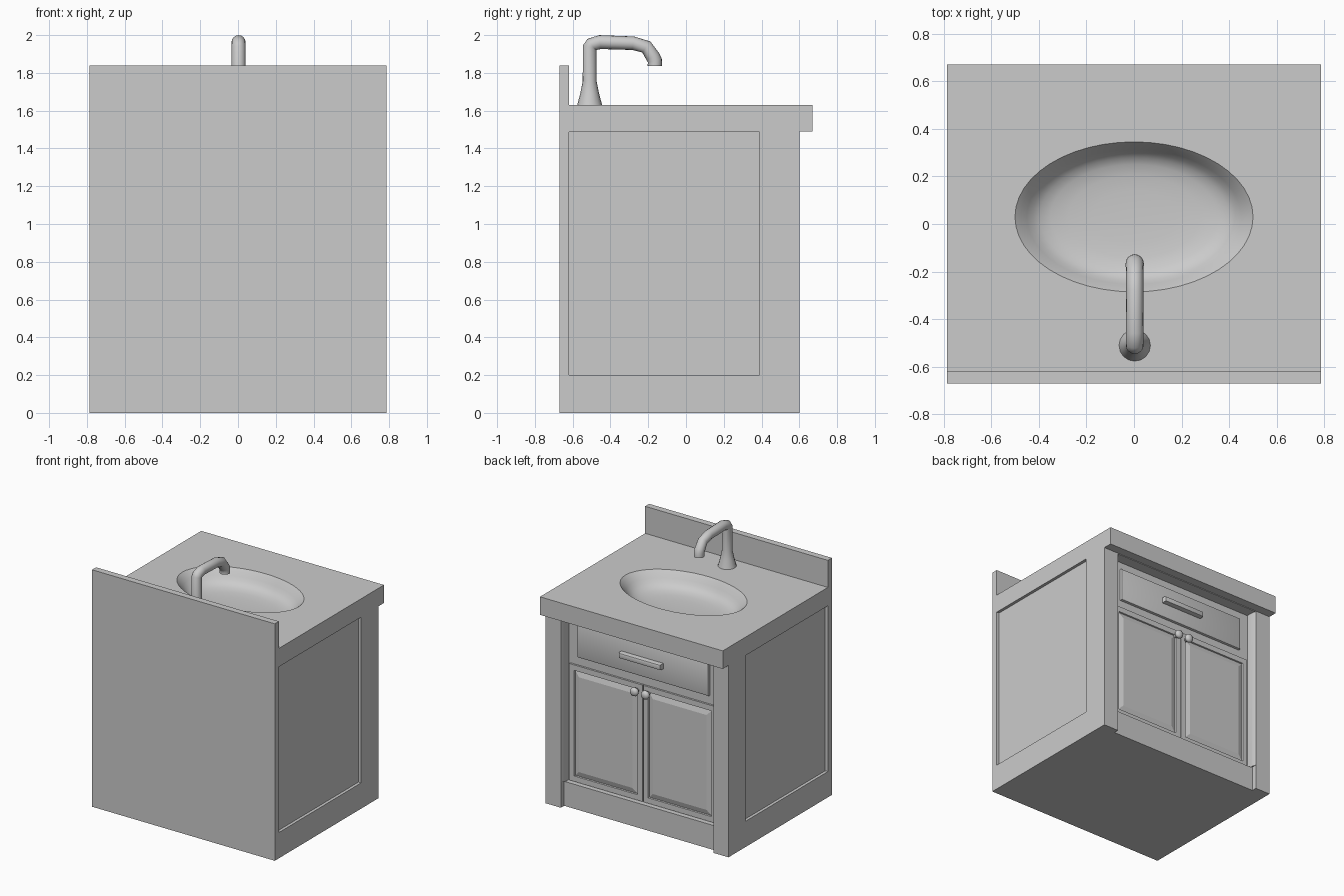
import bpy, bmesh, math
from mathutils import Vector, Matrix

if "Cube" in bpy.data.objects:
    bpy.data.objects.remove(bpy.data.objects["Cube"])


def finish(name, bm, angle=30):
    bmesh.ops.recalc_face_normals(bm, faces=bm.faces)
    me = bpy.data.meshes.new(name)
    bm.to_mesh(me)
    bm.free()
    ob = bpy.data.objects.new(name, me)
    bpy.context.collection.objects.link(ob)
    smooth(ob, angle)
    return ob


def smooth(ob, angle=30):
    bpy.ops.object.select_all(action='DESELECT')
    ob.select_set(True)
    bpy.context.view_layer.objects.active = ob
    bpy.ops.object.shade_smooth_by_angle(angle=math.radians(angle))


def box_bm(x0, x1, y0, y1, z0, z1):
    bm = bmesh.new()
    m = Matrix.Translation(((x0 + x1) / 2, (y0 + y1) / 2, (z0 + z1) / 2))
    m = m @ Matrix.Diagonal((x1 - x0, y1 - y0, z1 - z0, 1))
    bmesh.ops.create_cube(bm, size=1, matrix=m)
    return bm


def prism_bm(points, offset):
    bm = bmesh.new()
    f = bm.faces.new([bm.verts.new(p) for p in points])
    r = bmesh.ops.extrude_face_region(bm, geom=[f])
    verts = [v for v in r['geom'] if isinstance(v, bmesh.types.BMVert)]
    bmesh.ops.translate(bm, verts=verts, vec=offset)
    return bm


def loft_bm(rings):
    # skin equal-sized rings of points, closed at both ends
    bm = bmesh.new()
    rings = [[bm.verts.new(p) for p in ring] for ring in rings]
    n = len(rings[0])
    for a, b in zip(rings, rings[1:]):
        for i in range(n):
            j = (i + 1) % n
            bm.faces.new((a[i], a[j], b[j], b[i]))
    bm.faces.new(rings[0])
    bm.faces.new(rings[-1])
    return bm


def lathe_bm(profile, n, place):
    angles = [2 * math.pi * i / n for i in range(n)]
    return loft_bm([[place(r * math.cos(a), r * math.sin(a), h) for a in angles]
                    for r, h in profile])


def cut(ob, bm):
    cutter = finish("cutter", bm)
    cutter.hide_render = True
    mod = ob.modifiers.new("cut", 'BOOLEAN')
    mod.operation, mod.solver, mod.object = 'DIFFERENCE', 'EXACT', cutter
    bpy.context.view_layer.objects.active = ob
    bpy.ops.object.modifier_apply(modifier=mod.name)
    bpy.data.objects.remove(cutter)


def front_face(bm):
    return max(bm.faces, key=lambda f: f.calc_center_median().y)


# cabinet, counter and backsplash as one side profile
W = 0.785
side = [(-.67, 0), (.60, 0), (.60, 1.49), (.67, 1.49), (.67, 1.63),
        (-.62, 1.63), (-.62, 1.84), (-.67, 1.84)]
cabinet = finish("vanity_cabinet", prism_bm([(-W, y, z) for y, z in side], (2 * W, 0, 0)))

# recessed side panels
for s in (1, -1):
    a, b = sorted((s * 0.762, s * 0.9))
    cut(cabinet, box_bm(a, b, -.62, .39, .20, 1.487))

# front opening with chamfered posts, and set-back toe rail
front = [(-.645, .515), (.645, .515), (.645, .575), (.655, .60), (.655, .65),
         (-.655, .65), (-.655, .60), (-.645, .575)]
cut(cabinet, prism_bm([(x, y, .19) for x, y in front], (0, 0, 1.295)))
cut(cabinet, box_bm(-.655, .655, .56, .65, -.1, .195))

# shallow oval basin
bowl = [(1.0, .05), (1.0, 0), (.95, -.022), (.90, -.05), (.85, -.075), (.79, -.095),
        (.70, -.11), (.55, -.12), (.35, -.125), (.12, -.127)]
cut(cabinet, lathe_bm(bowl, 48, lambda x, y, h: (.5 * x, .03 + .315 * y, 1.63 + h)))
smooth(cabinet)

# raised-panel doors with round knobs
for s, label in ((1, "left"), (-1, "right")):
    a, b = sorted((s * .004, s * .632))
    bm = box_bm(a, b, .505, .530, .195, 1.10)
    face = front_face(bm)
    for thick, depth in ((.06, 0), (.004, -.01), (.055, .012)):
        bmesh.ops.inset_region(bm, faces=[face], thickness=thick, depth=depth)
    finish("door_" + label, bm, 8)
    knob = [(.014, 0), (.014, .025), (.028, .033), (.034, .047), (.028, .061), (.012, .068)]
    finish("knob_" + label,
           lathe_bm(knob, 16, lambda x, y, h: (s * .047 + x, .52 + h, 1.05 + y)), 60)

# drawer front with softened edges
bm = box_bm(-.565, .565, .505, .535, 1.165, 1.425)
bmesh.ops.bevel(bm, geom=list(front_face(bm).edges), offset=.012, segments=2,
                profile=.5, affect='EDGES')
finish("drawer_front", bm)

# drawer pull
bm = box_bm(-.18, .18, .525, .575, 1.278, 1.32)
bmesh.ops.bevel(bm, geom=list(front_face(bm).edges), offset=.01, segments=2,
                profile=.5, affect='EDGES')
finish("drawer_pull", bm)

# faucet: tapered tube along a bent path (y, z, radius)
path = [(-.51, 1.63, .066), (-.51, 1.69, .05), (-.51, 1.755, .037), (-.51, 1.935, .037),
        (-.50, 1.95, .037), (-.455, 1.963, .037), (-.28, 1.957, .036), (-.21, 1.937, .036),
        (-.175, 1.885, .038), (-.165, 1.865, .038), (-.165, 1.837, .038)]
pts = [Vector((0.003, y, z)) for y, z, r in path]
u = Vector((1, 0, 0))
rings = []
for k, (p, (y, z, r)) in enumerate(zip(pts, path)):
    t = Vector()
    if k > 0:
        t += (p - pts[k - 1]).normalized()
    if k < len(pts) - 1:
        t += (pts[k + 1] - p).normalized()
    v = t.normalized().cross(u)
    rings.append([p + r * (u * math.cos(math.pi * i / 8) + v * math.sin(math.pi * i / 8))
                  for i in range(16)])
finish("faucet", loft_bm(rings), 50)
